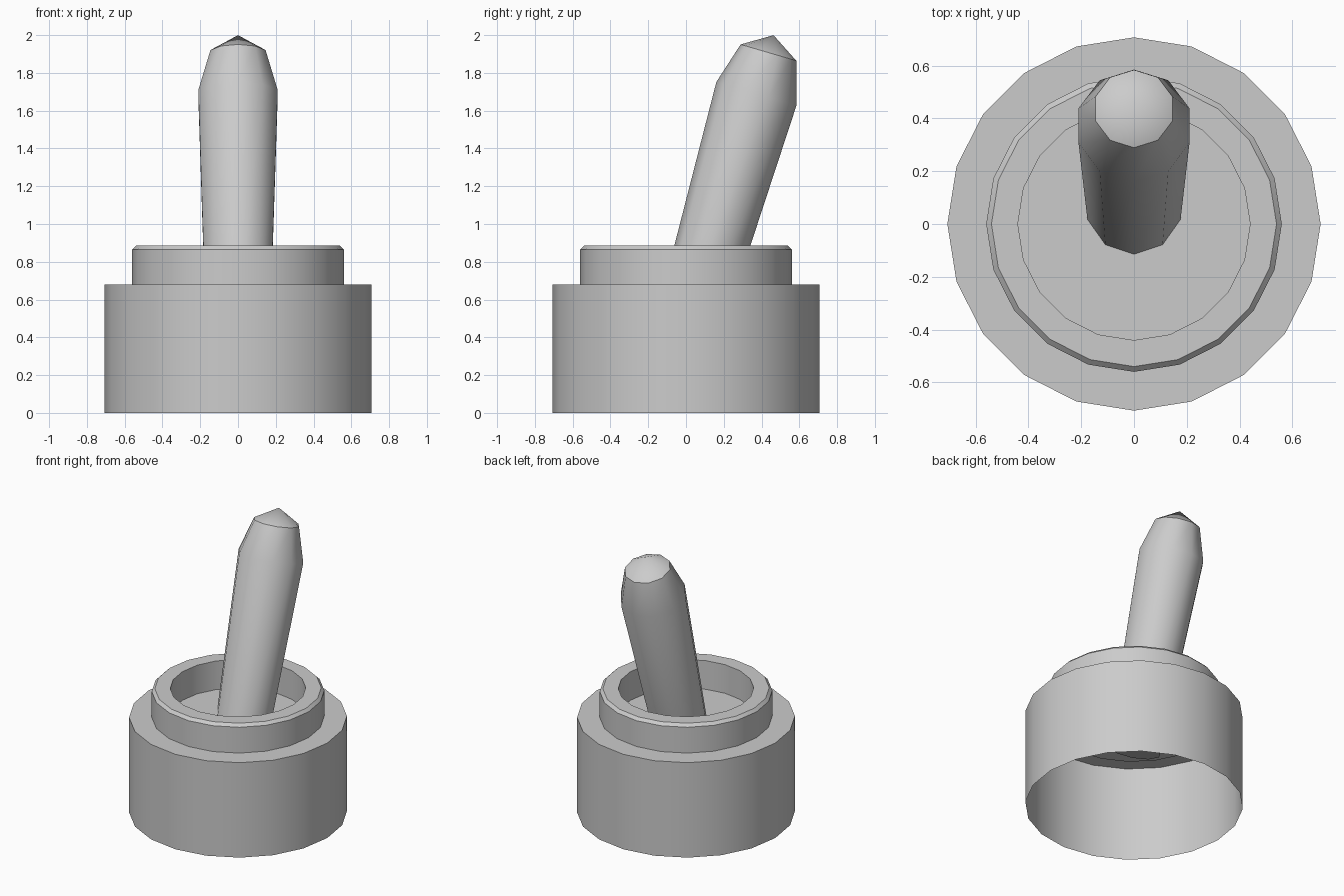
import bpy, bmesh
from math import radians, sin, cos, pi
from mathutils import Matrix

if "Cube" in bpy.data.objects:
    bpy.data.objects.remove(bpy.data.objects["Cube"])


def lathe(name, profile, sides, angle, matrix=Matrix(), closed=False):
    """Revolve (radius, height) points round z; a zero radius makes a single pole vertex."""
    bm = bmesh.new()
    rings = []
    for r, z in profile:
        if r == 0:
            rings.append([bm.verts.new((0, 0, z))] * sides)
        else:
            rings.append([bm.verts.new((r * cos(pi / 2 + 2 * pi * i / sides),
                                        r * sin(pi / 2 + 2 * pi * i / sides), z))
                          for i in range(sides)])
    pairs = list(zip(rings, rings[1:]))
    if closed:
        pairs.append((rings[-1], rings[0]))
    for a, b in pairs:
        for i in range(sides):
            j = (i + 1) % sides
            bm.faces.new(dict.fromkeys((a[i], a[j], b[j], b[i])))
    bmesh.ops.recalc_face_normals(bm, faces=bm.faces)
    bm.transform(matrix)
    mesh = bpy.data.meshes.new(name)
    bm.to_mesh(mesh)
    bm.free()
    obj = bpy.data.objects.new(name, mesh)
    bpy.context.collection.objects.link(obj)
    bpy.ops.object.select_all(action='DESELECT')
    obj.select_set(True)
    bpy.context.view_layer.objects.active = obj
    bpy.ops.object.shade_smooth_by_angle(angle=radians(angle))
    return obj


# Housing: thin shell, open below, whose top is also the recess floor
lathe("housing", [(0.707, 0), (0.707, 0.68), (0, 0.68)], 20, 30)

# Raised collar with a chamfered outer rim
lathe("collar", [(0.56, 0.65), (0.56, 0.865), (0.54, 0.885),
                 (0.44, 0.885), (0.44, 0.65)], 20, 30, closed=True)

# Tilted lever, passing through the floor, with a tapered pointed tip
tilt = Matrix.Translation((0, 0, 0.415)) @ Matrix.Rotation(radians(-16.3), 4, 'X')
lathe("lever", [(0, 0), (0.177, 0), (0.221, 1.328), (0.1535, 1.555), (0, 1.651)],
      10, 40, tilt)
